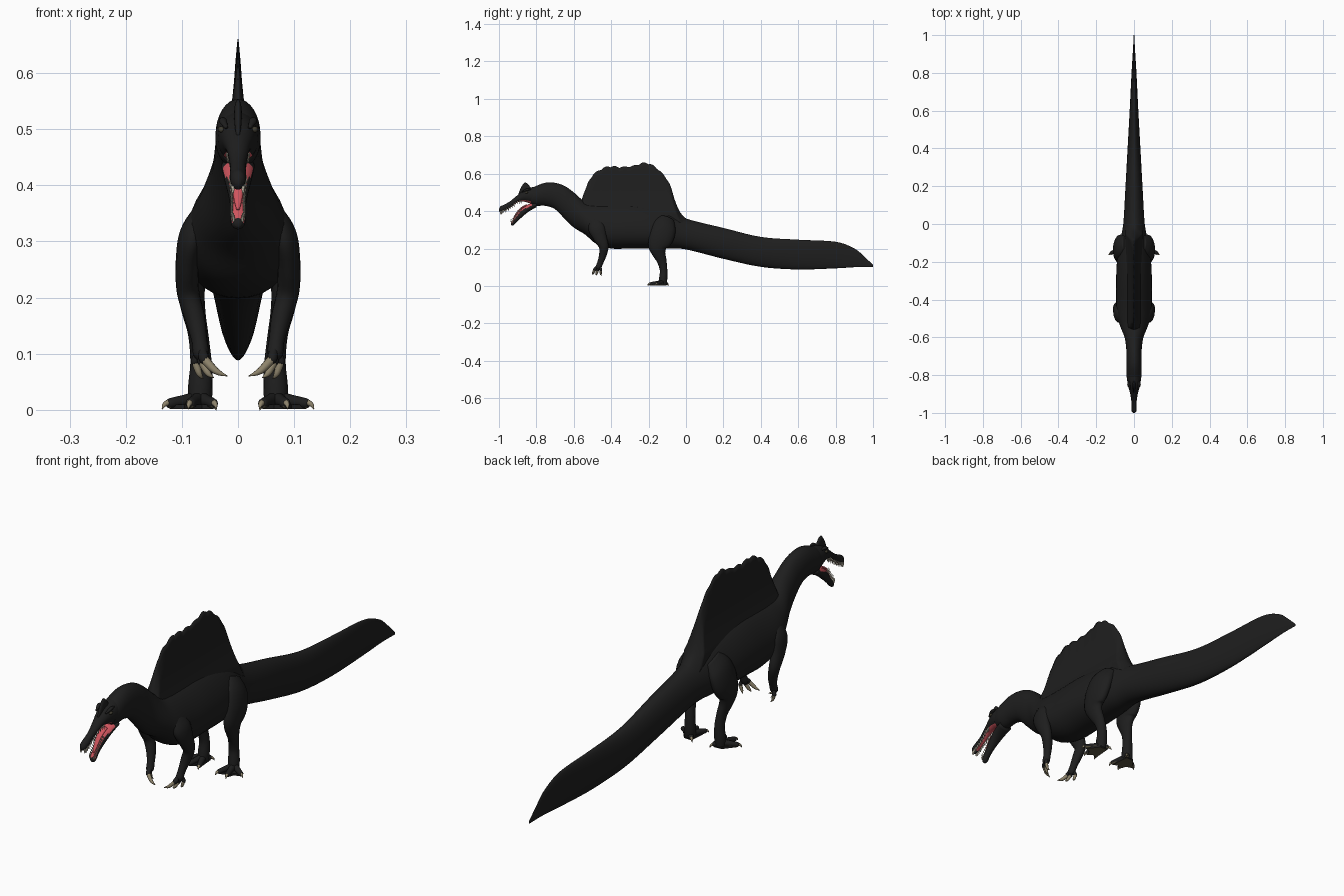
import bpy, bmesh, math
from mathutils import Vector

if "Cube" in bpy.data.objects:
    bpy.data.objects.remove(bpy.data.objects["Cube"], do_unlink=True)


def material(name, color):
    mat = bpy.data.materials.new(name)
    mat.use_nodes = True
    mat.diffuse_color = (*color, 1)
    mat.node_tree.nodes["Principled BSDF"].inputs["Base Color"].default_value = (*color, 1)
    return mat


SKIN = material("black skin", (0.013, 0.013, 0.013))
MOUTH = material("mouth red", (0.62, 0.09, 0.11))
CLAW = material("claw tan", (0.27, 0.23, 0.15))
SOLE = material("sole olive", (0.1, 0.085, 0.05))
TOOTH = material("tooth cream", (0.65, 0.6, 0.48))
EYE = material("eye grey", (0.05, 0.045, 0.03))


def spline(rows, steps):
    """Catmull-Rom interpolation of rows of numbers."""
    out = []
    last = len(rows) - 1
    for i in range(last):
        a, b, c, d = (rows[max(0, min(last, i + k))] for k in (-1, 0, 1, 2))
        for s in range(steps):
            t = s / steps
            out.append([0.5 * (2 * q + (r - p) * t + (2 * p - 5 * q + 4 * r - e) * t * t
                               + (3 * q - p - 3 * r + e) * t ** 3)
                        for p, q, r, e in zip(a, b, c, d)])
    out.append(list(rows[-1]))
    return out


def ellipse(center, u, v, sides, egg=0.0):
    ring = []
    for k in range(sides):
        t = math.tau * k / sides
        ring.append(center + u * math.cos(t) * (1 - egg * math.sin(t)) + v * math.sin(t))
    return ring


def build(name, lofts, mats, rule=None, mirror=False):
    """Make one object out of several lofted ring lists."""
    bm = bmesh.new()
    for rings in lofts:
        loops = [[bm.verts.new(p) for p in ring] for ring in rings]
        n = len(loops[0])
        for a, b in zip(loops, loops[1:]):
            for k in range(n):
                bm.faces.new((a[k], a[(k + 1) % n], b[(k + 1) % n], b[k]))
        bm.faces.new(loops[0])
        bm.faces.new(loops[-1])
    bmesh.ops.recalc_face_normals(bm, faces=bm.faces)
    bm.normal_update()
    for f in bm.faces:
        f.smooth = True
        if rule and rule(f.calc_center_median(), f.normal):
            f.material_index = 1
    mesh = bpy.data.meshes.new(name)
    bm.to_mesh(mesh)
    bm.free()
    for m in mats:
        mesh.materials.append(m)
    obj = bpy.data.objects.new(name, mesh)
    bpy.context.collection.objects.link(obj)
    if mirror:
        obj.modifiers.new("Mirror", "MIRROR").use_mirror_merge = False
    return obj


def hull(rows, steps, sides):
    """Rings across y from rows of y, top, bottom, half width, egg."""
    rings = []
    for y, top, bottom, w, egg in spline(rows, steps):
        rings.append(ellipse(Vector((0, y, (top + bottom) / 2)), Vector((w, 0, 0)),
                             Vector((0, 0, (top - bottom) / 2)), sides, egg))
    return rings


def limb(rows, steps=5, sides=16):
    """Rings along a path from rows of x, y, z, side radius, depth radius."""
    pts = spline(rows, steps)
    pos = [Vector(p[:3]) for p in pts]
    rings = []
    for i, p in enumerate(pts):
        d = (pos[min(i + 1, len(pos) - 1)] - pos[max(i - 1, 0)]).normalized()
        side = Vector((1, 0, 0)) - d * d.x
        side.normalize()
        rings.append(ellipse(pos[i], side * p[3], d.cross(side) * p[4], sides))
    return rings


def spike(base, mid, tip, r, sides=8):
    return limb([(*base, r, r), (*mid, r * 0.75, r * 0.75), (*tip, r * 0.08, r * 0.08)], 4, sides)


# Tail, torso and neck in one skin
body_rows = [
    (1.0, .112, .1, .002, 0), (.95, .16, .101, .004, 0), (.9, .2, .1, .007, 0),
    (.8, .236, .094, .013, 0), (.6, .247, .088, .023, 0), (.4, .262, .102, .034, 0),
    (.2, .31, .145, .045, 0), (0, .36, .195, .057, .1), (-.1, .41, .2, .075, .2),
    (-.2, .43, .2, .088, .25), (-.3, .44, .2, .092, .25), (-.4, .44, .2, .092, .25),
    (-.48, .44, .225, .089, .25), (-.54, .45, .275, .072, .2), (-.6, .5, .312, .05, .1),
    (-.65, .535, .36, .042, 0), (-.7, .551, .41, .04, 0), (-.75, .552, .428, .04, 0),
    (-.8, .535, .428, .04, 0), (-.83, .518, .436, .034, 0)]
build("body", [hull(body_rows, 5, 32)], [SKIN])

# Sail with a ragged crest, flaring into the back
sail_rows = [(-.572, .42), (-.555, .47), (-.54, .51), (-.51, .575), (-.47, .612), (-.415, .636),
             (-.355, .633), (-.285, .638), (-.22, .656), (-.165, .633), (-.12, .59),
             (-.085, .54), (-.06, .46), (-.03, .392), (.01, .352)]
sail_rings = []
for y, top in spline(sail_rows, 6):
    if -.53 < y < -.11:
        top += .009 * abs(math.sin(y * 62)) - .003
    base = min(.34, top - .05)
    edge = []
    for k in range(15):
        z = base + (top - base) * k / 14
        thick = min(.045, .004 + .05 * (max(0, .66 - z) / .3) ** 2)
        edge.append((thick * min(1, (top - z) / .05 + .04) ** 0.5, z))
    sail_rings.append([Vector((x, y, z)) for x, z in edge]
                      + [Vector((-x, y, z)) for x, z in reversed(edge)])
build("sail", [sail_rings], [SKIN])

# Skull with long snout, red palate
upper_rows = [(-.78, .535, .43, .038, 0), (-.83, .526, .44, .036, 0), (-.865, .512, .45, .029, 0),
              (-.9, .486, .447, .02, .1), (-.94, .453, .418, .014, 0), (-.975, .433, .398, .0145, 0),
              (-.992, .425, .392, .012, 0), (-1.0, .412, .4, .005, 0)]
build("upper_jaw", [hull(upper_rows, 5, 24)], [SKIN, MOUTH],
      lambda c, n: -.975 < c.y < -.82 and n.z < -.7)

# Lower jaw, red on the side facing the palate
lower_rows = [(-.8, .45, .42, .03, 0), (-.84, .437, .398, .026, 0), (-.88, .412, .365, .018, 0),
              (-.905, .38, .342, .0135, 0), (-.925, .352, .322, .0135, 0), (-.935, .338, .326, .006, 0)]
build("lower_jaw", [hull(lower_rows, 5, 24)], [SKIN, MOUTH],
      lambda c, n: -.932 < c.y < -.82 and n.dot(Vector((0, -.75, .66))) > .55)
build("tongue", [limb([(0, -.85, .432, .012, .005), (0, -.885, .412, .011, .005),
                       (0, -.91, .379, .008, .004), (0, -.923, .357, .003, .003)])], [MOUTH])

# Teeth along both jaws
teeth = []
for y, top, bottom, w, egg in spline(upper_rows, 4):
    if -.994 < y < -.88:
        p = Vector((w * .75, y, bottom + .007))
        teeth.append(spike(p, p + Vector((0, 0, -.009)), p + Vector((0, .002, -.018)), .003, 6))
for y, top, bottom, w, egg in spline(lower_rows, 4):
    if -.932 < y < -.875:
        p = Vector((w * .8, y, top - .007))
        teeth.append(spike(p, p + Vector((0, -.005, .007)), p + Vector((0, -.009, .014)), .0026, 6))
build("teeth", teeth, [TOOTH], mirror=True)

# Head crest, brows and eyes
build("head_crest", [hull([(-.825, .52, .5, .004, 0), (-.845, .543, .5, .007, 0),
                           (-.862, .553, .5, .007, 0), (-.88, .53, .49, .006, 0),
                           (-.895, .495, .485, .003, 0)], 4, 12)], [SKIN])
build("brows", [limb([(.026, -.83, .515, .003, .003), (.027, -.85, .515, .007, .006),
                      (.021, -.875, .503, .003, .003)])], [SKIN], mirror=True)
build("eyes", [limb([(.031, -.845, .5, .001, .001), (.031, -.849, .5, .005, .005),
                     (.029, -.857, .499, .005, .005), (.027, -.861, .499, .001, .001)])],
      [EYE], mirror=True)

# Arms, fingers and hooked hand claws
arm = limb([(.066, -.49, .35, .016, .03), (.082, -.478, .31, .023, .045), (.09, -.46, .26, .021, .036),
            (.089, -.44, .21, .02, .026), (.077, -.445, .165, .018, .02),
            (.069, -.458, .125, .014, .016), (.066, -.468, .1, .014, .015),
            (.065, -.472, .088, .006, .007)])
wrist = Vector((.067, -.462, .118))
hand = [arm]
hand_claws = []
for knuckle, tip, r in [((.06, -.487, .09), (.019, -.5, .06), .0085),
                        ((.064, -.472, .085), (.043, -.48, .057), .0075),
                        ((.076, -.455, .085), (.062, -.45, .055), .007)]:
    k, t = Vector(knuckle), Vector(tip)
    hand.append(limb([(*wrist, r, r), (*wrist.lerp(k, .6), r, r), (*k, r * 1.1, r * 1.1),
                      (*k.lerp(t, .15), r * .6, r * .6)], 4, 10))
    hand_claws.append(spike(k, k.lerp(t, .5) + Vector((0, -.003, -.006)), t, r))
build("arms", hand, [SKIN], mirror=True)
build("hand_claws", hand_claws, [CLAW], mirror=True)

# Legs
leg = limb([(.045, -.1, .36, .02, .04), (.068, -.115, .32, .03, .062), (.082, -.13, .265, .029, .066),
            (.084, -.15, .215, .025, .053), (.079, -.145, .175, .021, .036),
            (.071, -.13, .135, .018, .026), (.066, -.12, .085, .019, .02),
            (.067, -.122, .04, .022, .022), (.068, -.125, .008, .02, .022)])
build("legs", [leg], [SKIN], mirror=True)

# Splayed feet: toes, toe claws and webbing with pale soles
ankle = Vector((.068, -.122, .02))
tips = [Vector(p) for p in ((.044, -.185, .011), (.085, -.19, .011), (.122, -.155, .011),
                            (.05, -.105, .012))]
toes, toe_claws = [], []
for t in tips:
    out = (t - ankle).normalized()
    m = ankle.lerp(t, .55)
    toes.append(limb([(*ankle, .014, .014), (*m, .011, .011), (*t, .009, .009),
                      (*(t + out * .005), .004, .004)], 4, 10))
    toe_claws.append(spike(t + Vector((0, 0, .002)), t + out * .01, t + out * .016 - Vector((0, 0, .008)), .006))


def is_sole(center, normal):
    return normal.z < -.6 and center.z < .012


build("toes", toes, [SKIN, SOLE], is_sole, mirror=True)
build("toe_claws", toe_claws, [CLAW], mirror=True)
outline = [tips[3], tips[0], tips[0].lerp(tips[1], .5) + Vector((0, .012, 0)), tips[1],
           tips[1].lerp(tips[2], .5) + Vector((-.008, .01, 0)), tips[2], Vector((.085, -.108, 0))]
web = [[Vector((p.x, p.y, z)) for p in outline] for z in (.001, .009)]
webbing = build("foot_webbing", [web], [SKIN, SOLE], is_sole, mirror=True)
for poly in webbing.data.polygons:
    poly.use_smooth = False
